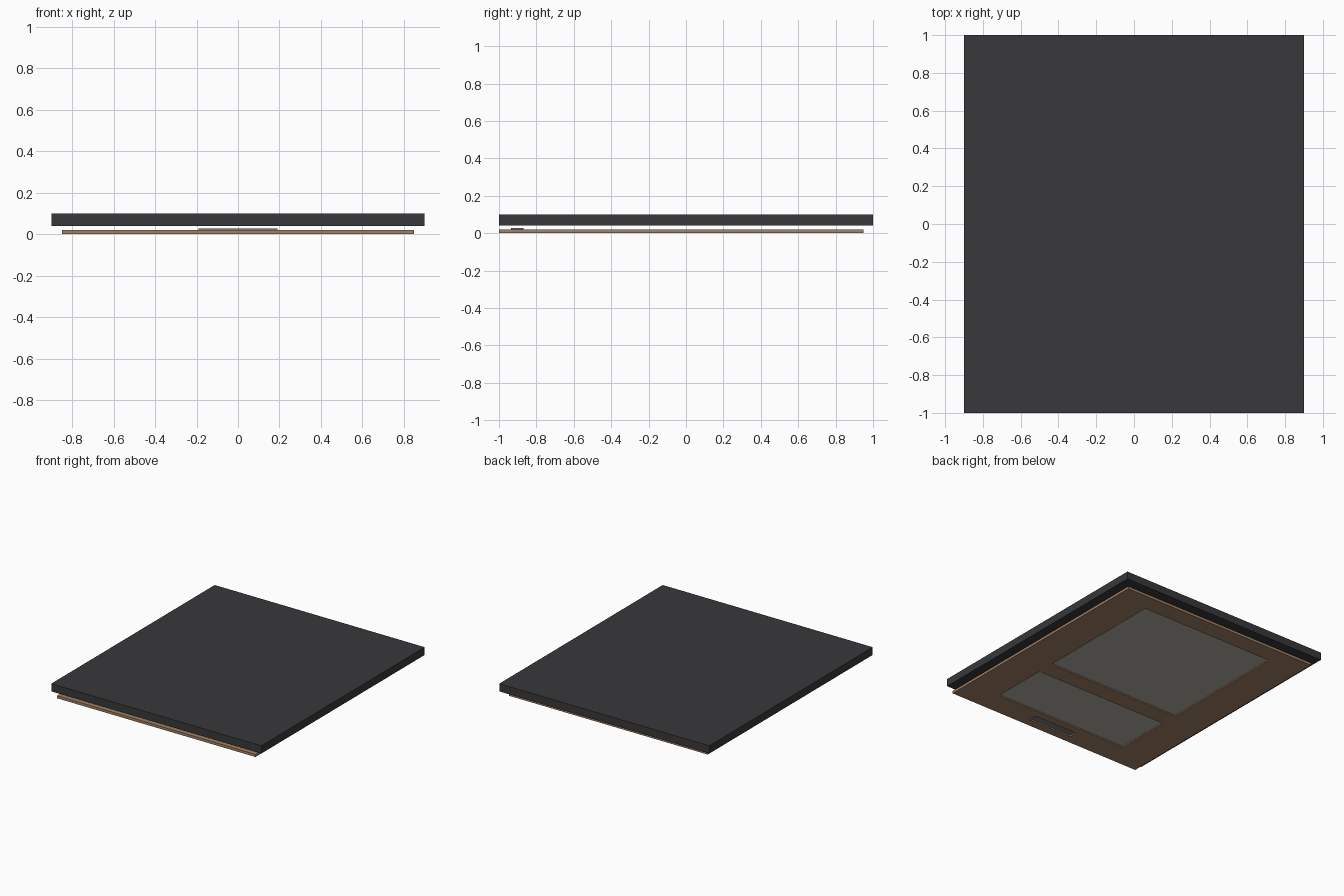
import bpy, bmesh

if "Cube" in bpy.data.objects:
    bpy.data.objects.remove(bpy.data.objects["Cube"])


def material(name, rgb):
    m = bpy.data.materials.new(name)
    m.diffuse_color = (*rgb, 1)
    m.use_nodes = True
    m.node_tree.nodes["Principled BSDF"].inputs["Base Color"].default_value = m.diffuse_color
    return m


def plate(name, xs, ys, z0, z1, mat, holes=()):
    """Flat plate on an x/y grid, skipping cells whose centre lies in a hole, thickened from z0 to z1."""
    bm = bmesh.new()
    for xa, xb in zip(xs, xs[1:]):
        for ya, yb in zip(ys, ys[1:]):
            cx, cy = (xa + xb) / 2, (ya + yb) / 2
            if any(abs(cx) < hx and y0 < cy < y1 for hx, y0, y1 in holes):
                continue
            bm.faces.new([bm.verts.new((x, y, z0)) for x, y in
                          ((xa, ya), (xb, ya), (xb, yb), (xa, yb))])
    bmesh.ops.remove_doubles(bm, verts=bm.verts, dist=1e-5)
    top = bmesh.ops.extrude_face_region(bm, geom=bm.faces[:], use_keep_orig=True)
    for v in top["geom"]:
        if isinstance(v, bmesh.types.BMVert):
            v.co.z = z1
    bmesh.ops.recalc_face_normals(bm, faces=bm.faces[:])
    me = bpy.data.meshes.new(name)
    bm.to_mesh(me)
    bm.free()
    me.materials.append(mat)
    ob = bpy.data.objects.new(name, me)
    bpy.context.collection.objects.link(ob)
    return ob


dark = material("dark_slab", (0.04, 0.04, 0.043))
wood = material("wood", (0.36, 0.22, 0.13))
glass = material("pane_grey", (0.45, 0.43, 0.40))
metal = material("handle_metal", (0.2, 0.2, 0.2))

# openings: half width, y start, y end
upper = (0.575, -0.23, 0.81)
lower = (0.575, -0.81, -0.365)
slot = (0.19, -0.935, -0.87)

# thick top slab
plate("top_slab", [-0.9, 0.9], [-1, 1], 0.04, 0.10, dark)

# wooden panel with two windows and a handle slot
ys = sorted([-1, 0.95, *upper[1:], *lower[1:], *slot[1:]])
plate("wood_panel", [-0.85, -0.575, -0.19, 0.19, 0.575, 0.85], ys, 0.0, 0.02, wood,
      (upper, lower, slot))

# recessed panes and handle
for name, (hx, y0, y1), z0, z1, mat in (
        ("large_pane", upper, 0.009, 0.014, glass),
        ("small_pane", lower, 0.009, 0.014, glass),
        ("handle", slot, 0.01, 0.027, metal)):
    plate(name, [-hx, hx], [y0, y1], z0, z1, mat)
